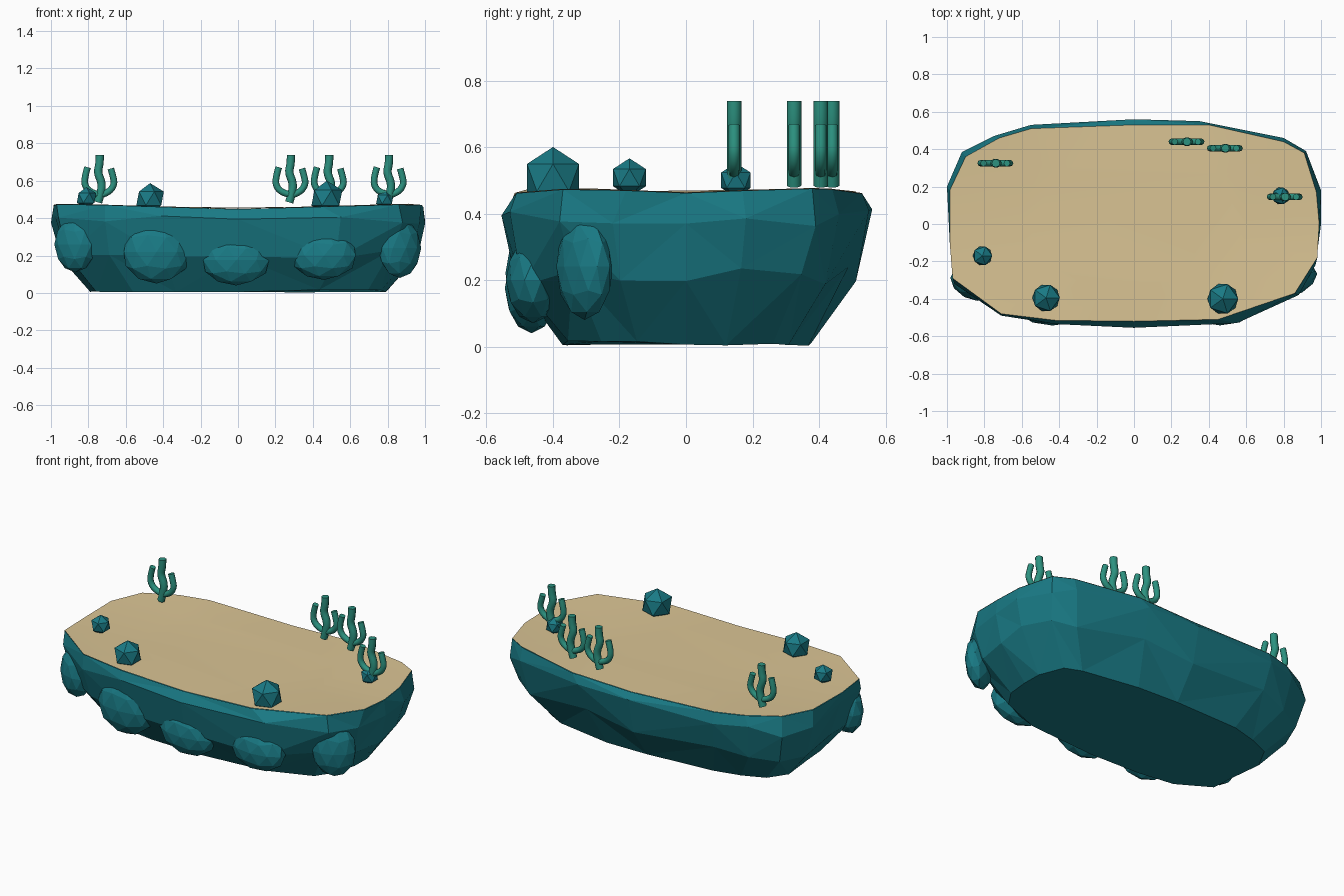
import bpy, bmesh, math, random
from mathutils import Matrix

if "Cube" in bpy.data.objects:
    bpy.data.objects.remove(bpy.data.objects["Cube"])

random.seed(4)


def material(name, srgb):
    m = bpy.data.materials.new(name)
    lin = [((c / 255 + 0.055) / 1.055) ** 2.4 for c in srgb]
    m.diffuse_color = (*lin, 1)
    m.use_nodes = True
    m.node_tree.nodes["Principled BSDF"].inputs["Base Color"].default_value = m.diffuse_color
    return m


ROCK = material("teal_rock", (25, 122, 133))
SAND = material("sand", (218, 196, 148))
CACTUS = material("cactus_green", (44, 146, 128))


def add_mesh(name, bm, mat):
    bm.normal_update()
    me = bpy.data.meshes.new(name)
    bm.to_mesh(me)
    bm.free()
    me.materials.append(mat)
    ob = bpy.data.objects.new(name, me)
    bpy.context.collection.objects.link(ob)
    return ob


# Island outlines, counter-clockwise: widest ring and top rim
WIDE = [(1.0, 0.0), (1.0, 0.18), (0.92, 0.39), (0.8, 0.46), (0.35, 0.55), (0, 0.56),
        (-0.55, 0.53), (-0.75, 0.47), (-0.92, 0.385), (-1.0, 0.2), (-0.98, -0.1), (-0.96, -0.32),
        (-0.71, -0.49), (-0.42, -0.535), (0, -0.555), (0.55, -0.53), (0.88, -0.38), (0.97, -0.22)]
RIM = [(0.99, 0.0), (0.975, 0.17), (0.91, 0.38), (0.8, 0.44), (0.4, 0.53), (0, 0.53),
       (-0.55, 0.51), (-0.72, 0.46), (-0.9, 0.36), (-0.985, 0.18), (-0.985, -0.1), (-0.97, -0.29),
       (-0.71, -0.48), (-0.42, -0.515), (0, -0.52), (0.45, -0.51), (0.86, -0.37), (0.98, -0.18)]


def rim_z(x, y):
    return 0.448 + 0.014 * x * x + 0.022 * (abs(y) / 0.5) * abs(x)


# Rocky island body: lofted rings from the base to the open rim
rings = []
rings.append([(x * 0.79, y * 0.67, 0.002 + random.uniform(0, 0.016)) for x, y in WIDE])
rings.append([(x * (0.95 + random.uniform(-0.02, 0.02)), y * (0.91 + random.uniform(-0.025, 0.025)),
               0.21 + random.uniform(-0.035, 0.035)) for x, y in WIDE])
rings.append([(x, y, 0.39 + random.uniform(-0.03, 0.025)) for x, y in WIDE])
rings.append([(x, y, rim_z(x, y)) for x, y in RIM])

bm = bmesh.new()
loops = [[bm.verts.new(p) for p in r] for r in rings]
n = len(WIDE)
for lo, hi in zip(loops, loops[1:]):
    for i in range(n):
        j = (i + 1) % n
        if i % 2:
            bm.faces.new((lo[i], lo[j], hi[j]))
            bm.faces.new((lo[i], hi[j], hi[i]))
        else:
            bm.faces.new((lo[i], lo[j], hi[i]))
            bm.faces.new((lo[j], hi[j], hi[i]))
bm.faces.new(loops[0][::-1])
add_mesh("island_rock", bm, ROCK)

# Sand sheet closing the rim
bm = bmesh.new()
edge = [bm.verts.new((x, y, rim_z(x, y) + 0.002)) for x, y in RIM]
inner = [bm.verts.new((x * 0.6, y * 0.6, 0.456)) for x, y in RIM]
for i in range(n):
    j = (i + 1) % n
    bm.faces.new((edge[i], edge[j], inner[j], inner[i]))
bm.faces.new(inner)
sand = add_mesh("sand_top", bm, SAND)
sand.data.polygons.foreach_set("use_smooth", [True] * len(sand.data.polygons))


def rock(name, loc, size, subdiv, turn=0):
    bm = bmesh.new()
    bmesh.ops.create_icosphere(bm, subdivisions=subdiv, radius=1)
    bm.transform(Matrix.Translation(loc) @ Matrix.Rotation(turn, 4, 'Z')
                 @ Matrix.Diagonal((*size, 1)))
    add_mesh(name, bm, ROCK)


# Boulders bulging from the front wall
for k, (loc, size, turn) in enumerate([
        ((-0.435, -0.455, 0.22), (0.185, 0.088, 0.17), 0),
        ((-0.01, -0.465, 0.175), (0.185, 0.08, 0.135), 0),
        ((0.46, -0.46, 0.2), (0.178, 0.082, 0.13), 0),
        ((-0.87, -0.32, 0.26), (0.12, 0.08, 0.15), -0.5),
        ((0.865, -0.305, 0.24), (0.125, 0.07, 0.16), 0.5)]):
    rock(f"wall_boulder_{k + 1}", loc, size, 2, turn)

# Small faceted stones on the sand
for k, (x, y, z, r) in enumerate([(-0.47, -0.395, 0.505, 0.082), (0.475, -0.4, 0.508, 0.092),
                                  (-0.81, -0.17, 0.508, 0.058), (0.785, 0.15, 0.5, 0.052)]):
    rock(f"stone_{k + 1}", (x, y, z), (r, r, r), 1)


def cactus(name, x, y):
    # one stem and two upturned arms swept along smooth paths
    cu = bpy.data.curves.new(name, 'CURVE')
    cu.dimensions = '3D'
    cu.bevel_depth = 0.022
    cu.bevel_resolution = 2
    cu.use_fill_caps = True
    cu.resolution_u = 4
    stem = [(-0.006, 0.484), (0.008, 0.53), (0.016, 0.585), (-0.01, 0.645), (0.003, 0.69), (0.003, 0.738)]
    left = [(0.0, 0.525), (-0.045, 0.535), (-0.08, 0.575), (-0.075, 0.63), (-0.062, 0.672)]
    right = [(0.0, 0.52), (0.05, 0.535), (0.082, 0.58), (0.075, 0.62), (0.062, 0.665)]
    for path, rad in ((stem, 1.0), (left, 0.8), (right, 0.8)):
        s = cu.splines.new('NURBS')
        s.points.add(len(path) - 1)
        for p, (px, pz) in zip(s.points, path):
            p.co = (px, 0, pz, 1)
            p.radius = rad
        s.order_u = 3
        s.use_endpoint_u = True
    cu.materials.append(CACTUS)
    ob = bpy.data.objects.new(name, cu)
    ob.location = (x, y, 0)
    bpy.context.collection.objects.link(ob)
    bpy.ops.object.select_all(action='DESELECT')
    ob.select_set(True)
    bpy.context.view_layer.objects.active = ob
    bpy.ops.object.convert(target='MESH')
    bpy.ops.object.shade_smooth_by_angle(angle=math.radians(50))


for k, (x, y) in enumerate([(-0.742, 0.325), (0.28, 0.44), (0.485, 0.405), (0.805, 0.145)]):
    cactus(f"cactus_{k + 1}", x, y)
